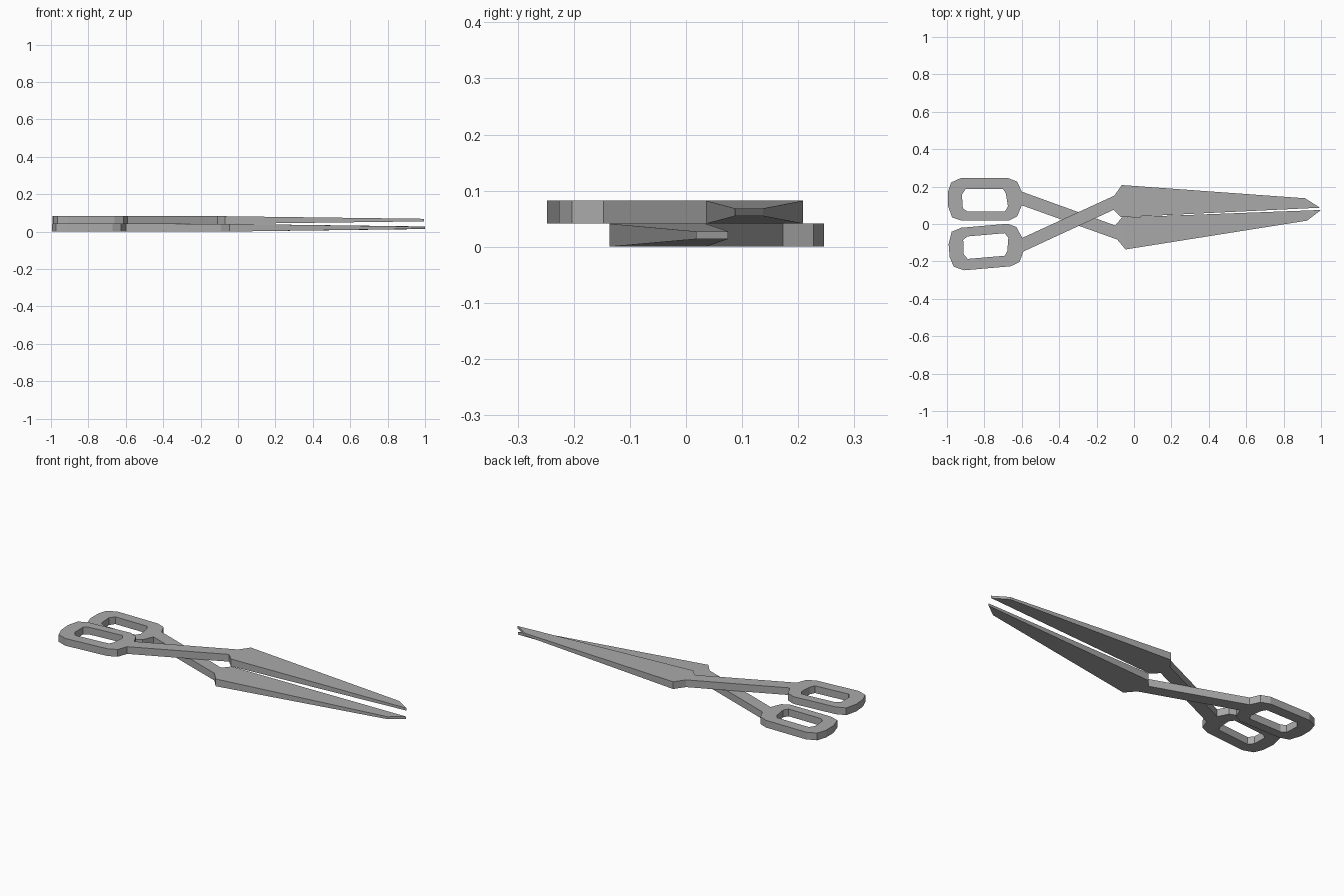
import bpy, bmesh
from math import radians
from mathutils import Matrix, Vector

cube = bpy.data.objects.get("Cube")
if cube:
    bpy.data.objects.remove(cube, do_unlink=True)

THICK = 0.041

metal = bpy.data.materials.new("plain_grey_metal")
metal.use_nodes = True
grey = (0.4, 0.4, 0.4, 1)
metal.diffuse_color = grey
metal.node_tree.nodes["Principled BSDF"].inputs["Base Color"].default_value = grey

# Half outline pieces: grip loop, finger hole, shank and blade corners
grip_outline = [(-.6, .1), (-.625, .04), (-.67, .018), (-.92, .018),
                (-.973, .035), (-.995, .1), (-.995, .17), (-.978, .222),
                (-.925, .246), (-.675, .246), (-.625, .227), (-.6, .173)]
finger_hole = [(-.92, .158), (-.9, .187), (-.7, .187), (-.685, .163),
               (-.674, .094), (-.69, .067), (-.89, .067), (-.915, .083)]
shank_inner = [(-.1, -.008), (-.065, .035)]
blade_tip = [(1, .075), (.925, .018)]
shank_outer = [(-.045, -.136), (-.09, -.083)]


def build_arm(name, transform):
    bm = bmesh.new()

    def points(coords):
        return [bm.verts.new((x, y, 0)) for x, y in coords]

    def loop_edges(verts):
        return [bm.edges.new(pair) for pair in zip(verts, verts[1:] + verts[:1])]

    # Grip ring filled around the finger hole
    grip, hole = points(grip_outline), points(finger_hole)
    bmesh.ops.triangle_fill(bm, use_beauty=True, use_dissolve=False,
                            edges=loop_edges(grip) + loop_edges(hole),
                            normal=Vector((0, 0, 1)))

    # Shank and blade share their root edge
    inner, tip, outer = points(shank_inner), points(blade_tip), points(shank_outer)
    bm.faces.new([grip[-1]] + inner + outer + [grip[0]])
    bm.faces.new([inner[-1]] + tip + [outer[0]])
    bmesh.ops.recalc_face_normals(bm, faces=bm.faces[:])

    # Thicken the sheet, then thin the blade towards its point
    made = bmesh.ops.extrude_face_region(bm, geom=bm.faces[:], use_keep_orig=True)
    for v in made["geom"]:
        if isinstance(v, bmesh.types.BMVert):
            v.co.z = THICK
    for v in bm.verts:
        if v.co.x > 0.5:
            v.co.z = THICK / 2 + (v.co.z - THICK / 2) / 3

    bm.transform(transform)
    bmesh.ops.recalc_face_normals(bm, faces=bm.faces[:])
    mesh = bpy.data.meshes.new(name)
    bm.to_mesh(mesh)
    bm.free()
    mesh.materials.append(metal)
    arm = bpy.data.objects.new(name, mesh)
    bpy.context.collection.objects.link(arm)


# The upper arm is the mirrored lower arm, swung slightly open
build_arm("lower_scissor_arm", Matrix.Identity(4))
build_arm("upper_scissor_arm",
          Matrix.Translation((-.0085, .0765, THICK))
          @ Matrix.Rotation(radians(4.9), 4, "Z")
          @ Matrix.Diagonal((1, -1, 1, 1)))
